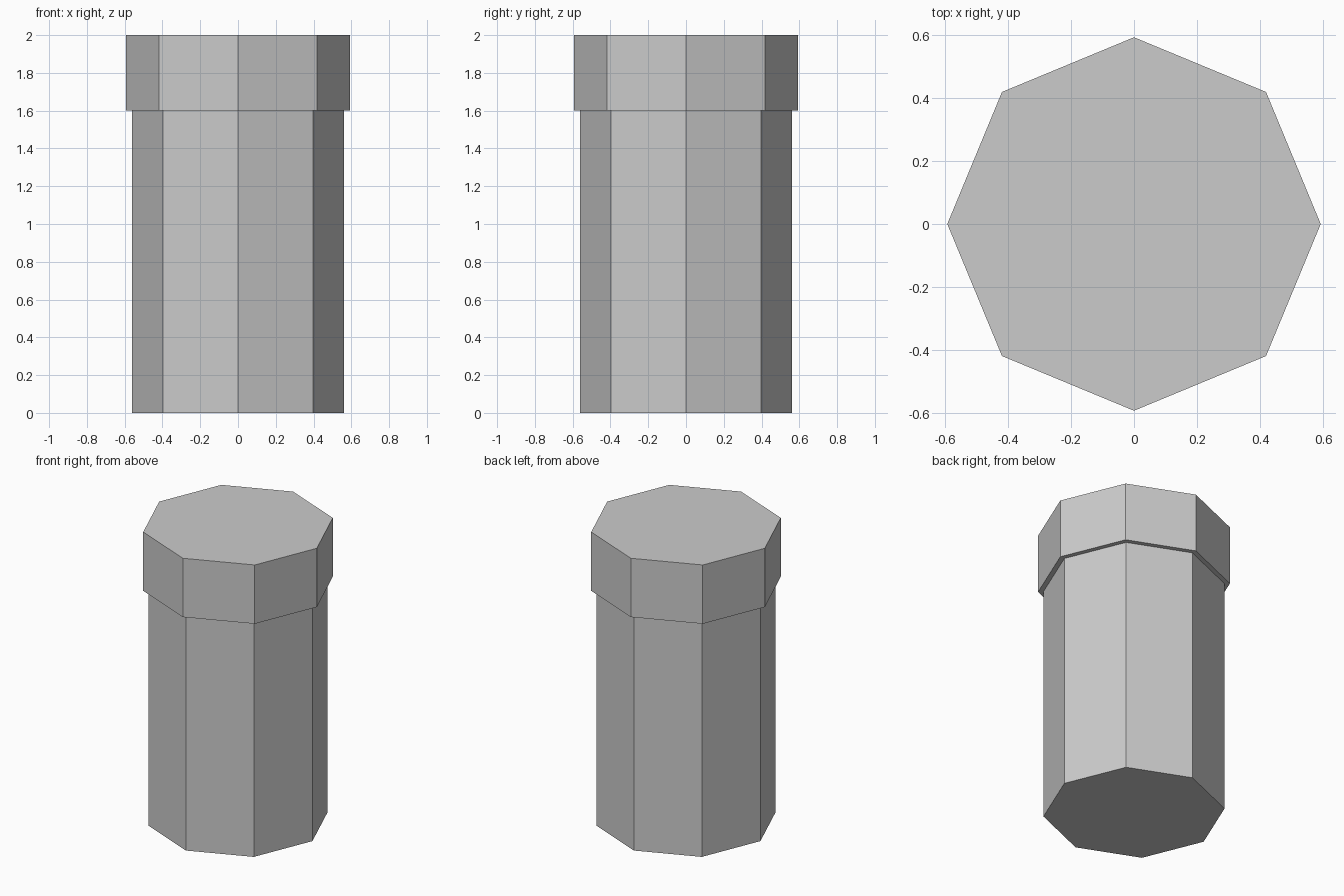
import bpy

cube = bpy.data.objects.get("Cube")
if cube:
    bpy.data.objects.remove(cube, do_unlink=True)

# Single plain grey
grey = bpy.data.materials.new("light_grey")
grey.use_nodes = True
colour = (0.6, 0.6, 0.6, 1)
grey.diffuse_color = colour
grey.node_tree.nodes["Principled BSDF"].inputs["Base Color"].default_value = colour


def octagon_prism(name, radius, bottom, top):
    """Flat-shaded eight-sided prism with corners on the x and y axes."""
    bpy.ops.mesh.primitive_cylinder_add(
        vertices=8, radius=radius, depth=top - bottom,
        location=(0, 0, (bottom + top) / 2))
    prism = bpy.context.object
    prism.name = name
    prism.data.materials.append(grey)
    return prism


# Tall body below a slightly wider cap
octagon_prism("body", 0.56, 0, 1.6)
octagon_prism("cap", 0.593, 1.6, 2)
